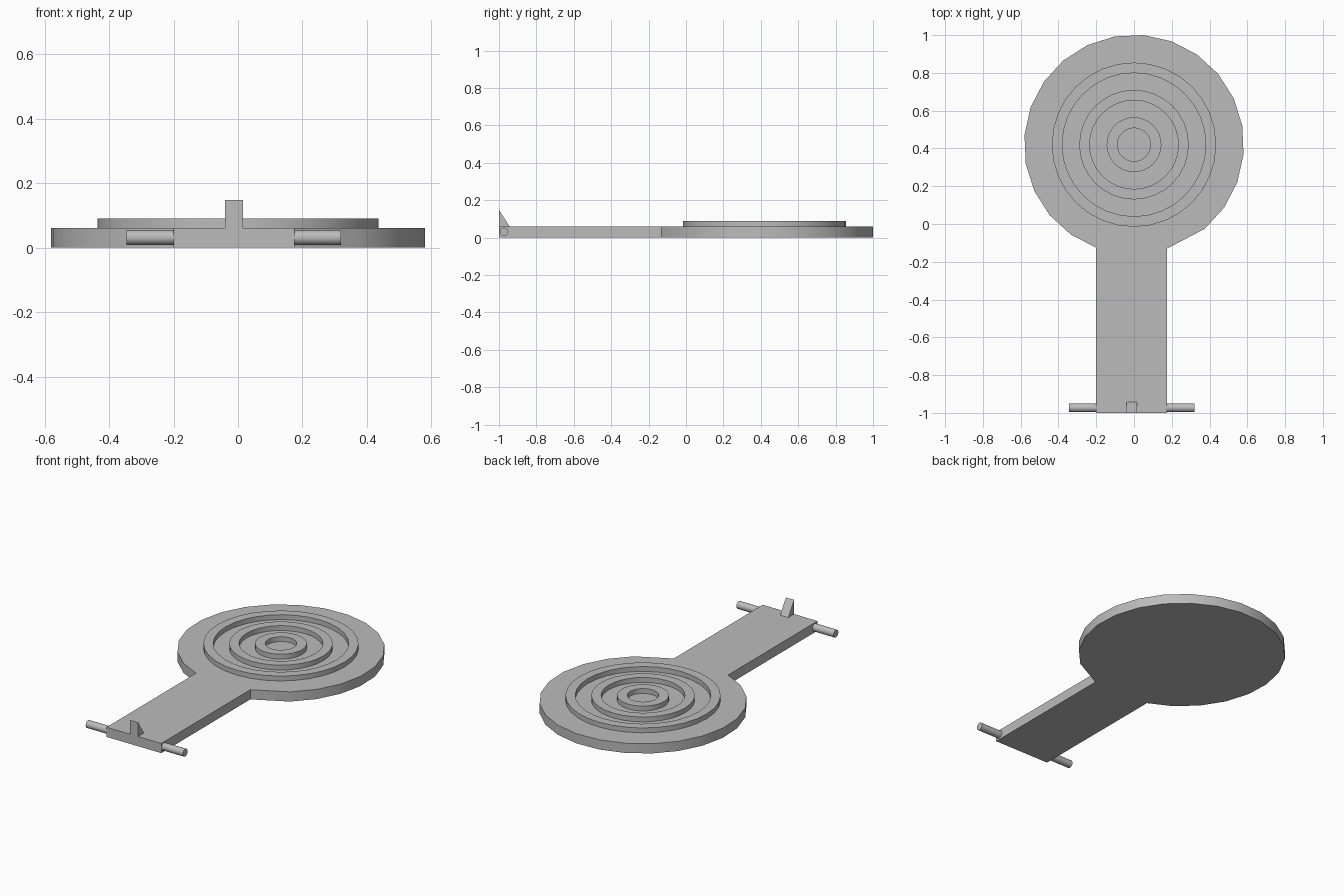
import bpy
import bmesh
from math import cos, sin, radians, pi
from mathutils import Matrix, Vector

cube = bpy.data.objects.get("Cube")
if cube:
    bpy.data.objects.remove(cube, do_unlink=True)

grey = bpy.data.materials.new("plain grey")
grey.use_nodes = True
colour = (0.5, 0.5, 0.5, 1)
grey.diffuse_color = colour
grey.node_tree.nodes["Principled BSDF"].inputs["Base Color"].default_value = colour

DISC_Y, DISC_R, THICK = 0.42, 0.582, 0.06
LEFT, RIGHT, FRONT = -0.2, 0.175, -1.0
MID = (LEFT + RIGHT) / 2


def finish(name, bm, smooth=True):
    bmesh.ops.recalc_face_normals(bm, faces=bm.faces)
    mesh = bpy.data.meshes.new(name)
    bm.to_mesh(mesh)
    bm.free()
    mesh.materials.append(grey)
    obj = bpy.data.objects.new(name, mesh)
    bpy.context.collection.objects.link(obj)
    if smooth:
        bpy.ops.object.select_all(action='DESELECT')
        obj.select_set(True)
        bpy.context.view_layer.objects.active = obj
        bpy.ops.object.shade_smooth_by_angle(angle=radians(30))
    return obj


def extrude_outline(name, points, offset, smooth=True):
    bm = bmesh.new()
    face = bm.faces.new([bm.verts.new(p) for p in points])
    moved = bmesh.ops.extrude_face_region(bm, geom=[face], use_keep_orig=True)["geom"]
    verts = [g for g in moved if isinstance(g, bmesh.types.BMVert)]
    bmesh.ops.translate(bm, verts=verts, vec=Vector(offset))
    return finish(name, bm, smooth)


def ring(name, inner, outer, top):
    bm = bmesh.new()
    low = THICK - 0.01
    corners = [(inner, low), (outer, low), (outer, top), (inner, top)]
    verts = [bm.verts.new((r, DISC_Y, z)) for r, z in corners]
    edges = [bm.edges.new((verts[i - 1], verts[i])) for i in range(4)]
    bmesh.ops.spin(bm, geom=verts + edges, cent=(0, DISC_Y, 0), axis=(0, 0, 1),
                   angle=2 * pi, steps=32, use_merge=True)
    bmesh.ops.remove_doubles(bm, verts=bm.verts, dist=0.0001)
    return finish(name, bm)


# Base: a 24-sided disc whose outline runs on into the handle
outline = []
for k in range(-4, 17):
    a = radians(10 + 15 * k)
    x, y = DISC_R * cos(a), DISC_Y + DISC_R * sin(a)
    if y > 0 or x > RIGHT or x < LEFT:
        outline.append((x, y, 0))
outline += [(LEFT, -0.125, 0), (LEFT, FRONT, 0), (RIGHT, FRONT, 0), (RIGHT, -0.13, 0)]
extrude_outline("disc_and_handle", outline, (0, 0, THICK))

# Concentric raised rings
for name, inner, outer in (("outer_ring", 0.38, 0.435),
                           ("middle_ring", 0.235, 0.29),
                           ("inner_ring", 0.088, 0.145)):
    ring(name, inner, outer, 0.09)

# Hinge pins on both sides of the handle end
for name, side in (("left_pin", 1), ("right_pin", -1)):
    bm = bmesh.new()
    x = MID + side * (0.26 - 0.005)
    bmesh.ops.create_cone(bm, cap_ends=True, segments=24, radius1=0.023, radius2=0.023,
                          depth=0.155,
                          matrix=Matrix.Translation((x, -0.973, 0.031)) @ Matrix.Rotation(pi / 2, 4, 'Y'))
    finish(name, bm)

# Upright wedge at the handle end
extrude_outline("wedge_tab", [(-0.04, FRONT, THICK), (-0.04, -0.943, THICK), (-0.04, FRONT, 0.148)],
                (0.056, 0, 0), smooth=False)
